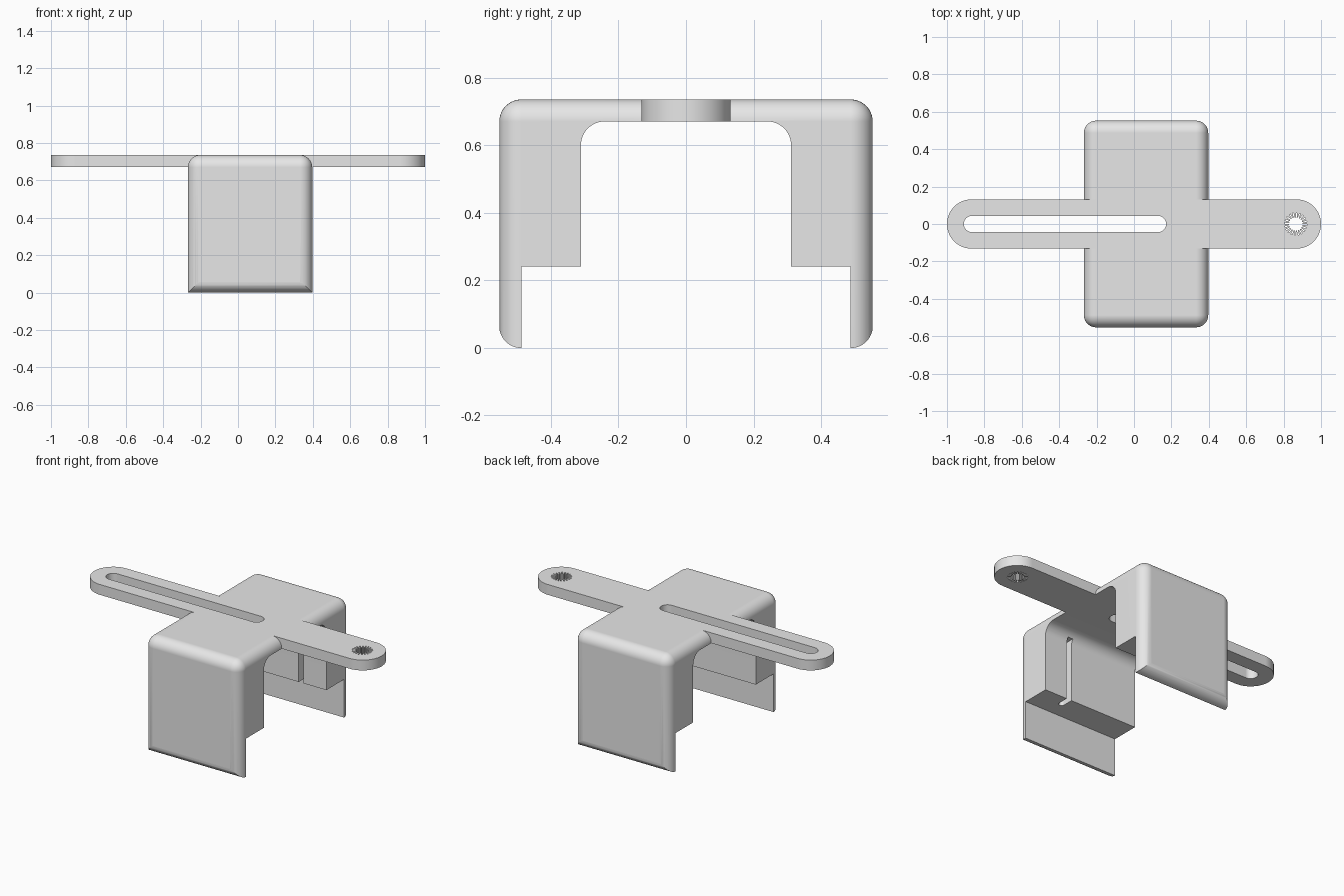
import bpy, bmesh
from math import cos, sin, pi
from mathutils import Vector

old = bpy.data.objects.get("Cube")
if old:
    bpy.data.objects.remove(old)

grey = bpy.data.materials.new("light grey")
grey.use_nodes = True
grey.diffuse_color = (0.8, 0.8, 0.8, 1)
grey.node_tree.nodes["Principled BSDF"].inputs["Base Color"].default_value = (0.8, 0.8, 0.8, 1)

TOP, PLATE = 0.735, 0.67       # top and underside of the bridge plate
X0, X1, Y = -0.268, 0.397, 0.5525
ROUND = 0.065


def arc(cx, cy, r, a0, a1, n=12):
    """Points on an arc, angles in degrees."""
    steps = [(a0 + (a1 - a0) * i / n) * pi / 180 for i in range(n + 1)]
    return [(cx + r * cos(a), cy + r * sin(a)) for a in steps]


def stadium(x0, x1, r):
    """Round-ended outline along the first axis."""
    return arc(x1 - r, 0, r, -90, 90, 24) + arc(x0 + r, 0, r, 90, 270, 24)


def finish(name, bm):
    bmesh.ops.recalc_face_normals(bm, faces=bm.faces)
    mesh = bpy.data.meshes.new(name)
    bm.to_mesh(mesh)
    bm.free()
    mesh.materials.append(grey)
    ob = bpy.data.objects.new(name, mesh)
    bpy.context.collection.objects.link(ob)
    return ob


def prism(name, points, lo, hi, place):
    """Extrude an outline; place(u, v, w) maps it into space."""
    bm = bmesh.new()
    base = bm.faces.new([bm.verts.new(place(u, v, lo)) for u, v in points])
    top = bmesh.ops.extrude_face_region(bm, geom=[base])["geom"]
    shift = Vector(place(0, 0, hi)) - Vector(place(0, 0, lo))
    bmesh.ops.translate(bm, vec=shift, verts=[g for g in top if isinstance(g, bmesh.types.BMVert)])
    return finish(name, bm)


def flat(u, v, w):
    return (u, v, w)


def sideways(u, v, w):
    return (w, u, v)


def combine(target, tool, operation):
    """Apply a boolean and discard the tool."""
    tool.hide_render = True
    mod = target.modifiers.new("boolean", 'BOOLEAN')
    mod.operation, mod.solver, mod.object = operation, 'EXACT', tool
    bpy.context.view_layer.objects.active = target
    bpy.ops.object.modifier_apply(modifier=mod.name)
    bpy.data.objects.remove(tool)


# Rounded block that gives the outer shape of the clamp
bm = bmesh.new()
bmesh.ops.create_cube(bm, size=1)
for v in bm.verts:
    v.co = ((X0 + X1) / 2 + v.co.x * (X1 - X0), v.co.y * 2 * Y, TOP if v.co.z > 0 else -0.3)
bmesh.ops.bevel(bm, geom=bm.edges[:], offset=ROUND, segments=10, profile=0.5, affect='EDGES')
clamp = finish("clamp_bracket", bm)

# Arch section: thin lip, ledge, thick leg and filleted inner corner
lip = Y - ROUND
half = [(Y + 0.0005, 0.9)] + arc(lip, ROUND, ROUND + 0.0005, 0, -90)
half[-1] = (lip, 0)
half += [(lip, 0.24), (0.311, 0.24)] + arc(0.241, 0.60, 0.07, 0, 90)
section = half + [(-y, z) for y, z in reversed(half)]
combine(clamp, prism("arch_section", section, -0.6, 0.6, sideways), 'INTERSECT')

# Cross arm joined to the bridge
combine(clamp, prism("cross_arm", stadium(-1, 1, 0.132), PLATE, TOP, flat), 'UNION')

# Long adjusting slot
combine(clamp, prism("slot_cutter", stadium(-0.91, 0.172, 0.043), 0.55, 0.9, flat), 'DIFFERENCE')

# Splined hole at the left end of the arm
spline = []
TEETH = 20
for i in range(TEETH):
    for part, r in ((0, 0.036), (0.55, 0.036), (0.6, 0.06), (0.95, 0.06)):
        a = 2 * pi * (i + part) / TEETH
        spline.append((0.865 + r * cos(a), r * sin(a)))
combine(clamp, prism("spline_cutter", spline, 0.55, 0.9, flat), 'DIFFERENCE')

# Narrow upright groove in the inner face of each leg
for side in (-1, 1):
    outline = [(0.222 + v, side * u) for u, v in stadium(0.2, 0.395, 0.0175)]
    combine(clamp, prism("groove_cutter", outline, 0.15, 0.64, flat), 'DIFFERENCE')

# Smooth fillets with crisp flat faces
bpy.ops.object.select_all(action='DESELECT')
clamp.select_set(True)
bpy.context.view_layer.objects.active = clamp
bpy.ops.object.shade_smooth_by_angle(angle=pi / 6)
weighted = clamp.modifiers.new("weighted normals", 'WEIGHTED_NORMAL')
weighted.keep_sharp = True
